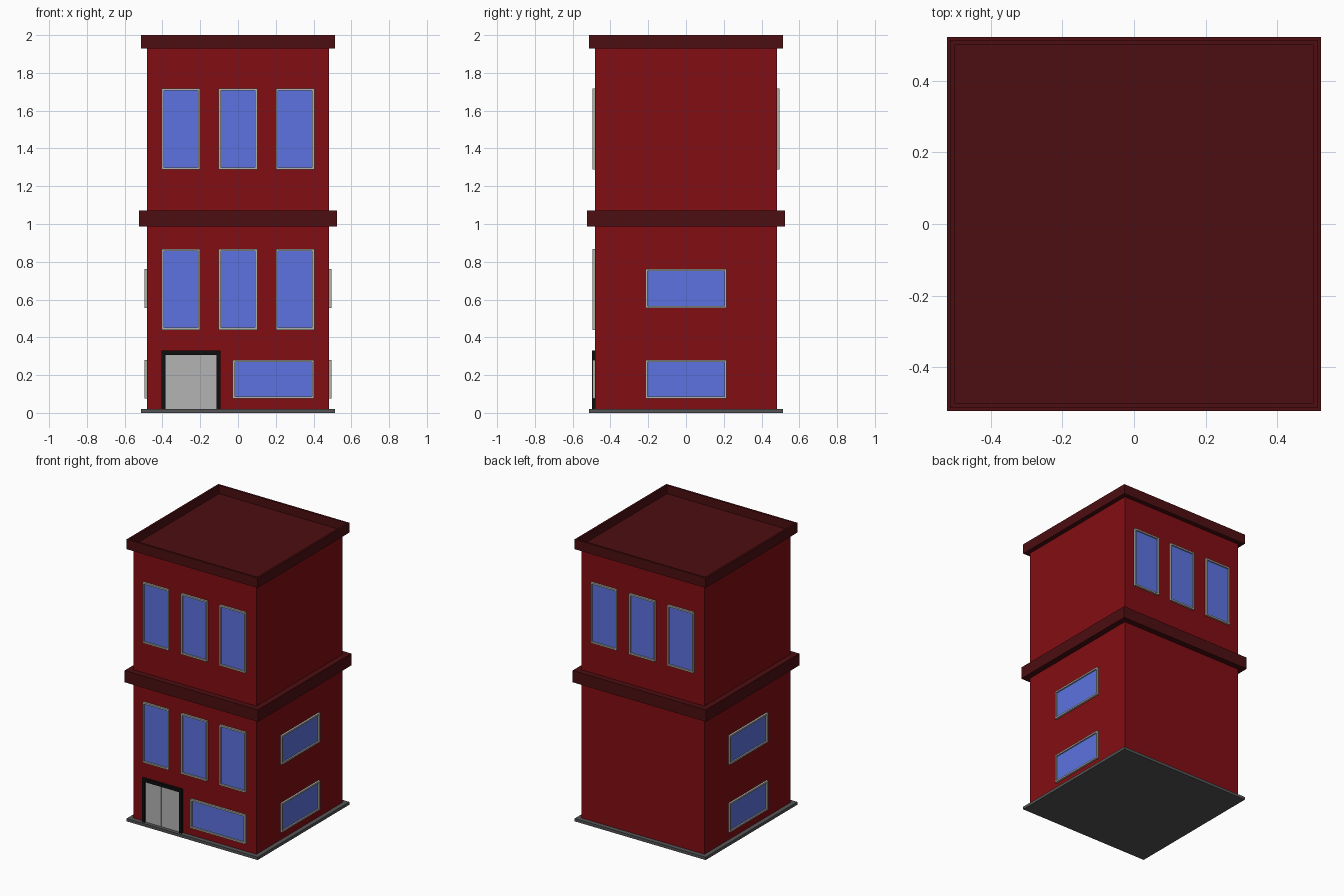
import bpy, math
from mathutils import Matrix

if "Cube" in bpy.data.objects:
    bpy.data.objects.remove(bpy.data.objects["Cube"])


def material(name, rgb):
    m = bpy.data.materials.new(name)
    lin = [(c / 255 / 12.92) if c < 11 else ((c / 255 + 0.055) / 1.055) ** 2.4 for c in rgb]
    m.diffuse_color = (*lin, 1)
    m.use_nodes = True
    m.node_tree.nodes["Principled BSDF"].inputs["Base Color"].default_value = m.diffuse_color
    return m


WALL = material("wall_red", (130, 13, 19))
TRIM = material("trim_dark_red", (76, 14, 17))
GLASS = material("window_blue", (92, 114, 224))
FRAME = material("frame_grey", (178, 178, 172))
BLACK = material("door_black", (14, 14, 14))
DOOR = material("door_grey", (180, 180, 180))
STONE = material("base_grey", (84, 84, 84))

QUADS = [(0, 2, 3, 1), (4, 5, 7, 6), (0, 1, 5, 4), (2, 6, 7, 3), (0, 4, 6, 2), (1, 3, 7, 5)]


def boxes(name, spans, mat, angle=0):
    """One object from boxes given as (x0, x1, y0, y1, z0, z1), turned about z."""
    verts, faces = [], []
    for x0, x1, y0, y1, z0, z1 in spans:
        n = len(verts)
        verts += [(x, y, z) for z in (z0, z1) for y in (y0, y1) for x in (x0, x1)]
        faces += [tuple(n + i for i in q) for q in QUADS]
    me = bpy.data.meshes.new(name)
    me.from_pydata(verts, [], faces)
    me.transform(Matrix.Rotation(math.radians(angle), 4, 'Z'))
    me.materials.append(mat)
    ob = bpy.data.objects.new(name, me)
    bpy.context.collection.objects.link(ob)
    return ob


def block(name, half, z0, z1, mat):
    return boxes(name, [(-half, half, -half, half, z0, z1)], mat)


def window(name, x0, x1, z0, z1, angle=0):
    t, back, front = 0.011, -0.475, -0.496
    boxes(name + "_frame", [
        (x0, x0 + t, front, back, z0, z1), (x1 - t, x1, front, back, z0, z1),
        (x0 + t, x1 - t, front, back, z0, z0 + t),
        (x0 + t, x1 - t, front, back, z1 - t, z1)], FRAME, angle)
    boxes(name + "_glass", [(x0 + t, x1 - t, -0.486, back, z0 + t, z1 - t)], GLASS, angle)


# Main masses
block("base_slab", 0.514, 0, 0.02, STONE)
block("walls", 0.482, 0.02, 1.935, WALL)
block("middle_band", 0.523, 0.987, 1.071, TRIM)

# Roof with a raised parapet
block("roof_deck", 0.50, 1.93, 1.94, TRIM)
block("roof_panel", 0.465, 1.935, 1.942, TRIM)
o, i = 0.514, 0.50
boxes("parapet", [(-o, o, -o, -i, 1.93, 2), (-o, o, i, o, 1.93, 2),
                  (-o, -i, -i, i, 1.93, 2), (i, o, -i, i, 1.93, 2)], TRIM)

# Tall windows: two rows at the front, one at the back
for col, x in enumerate((-0.302, 0, 0.302)):
    window(f"front_upper_window_{col}", x - 0.102, x + 0.102, 1.288, 1.718)
    window(f"front_middle_window_{col}", x - 0.102, x + 0.102, 0.44, 0.868)
    window(f"back_upper_window_{col}", x - 0.102, x + 0.102, 1.288, 1.718, 180)

# Wide windows: ground floor front and both sides
window("front_wide_window", -0.028, 0.403, 0.075, 0.281)
for side, angle in (("right", 90), ("left", -90)):
    window(side + "_lower_window", -0.214, 0.214, 0.075, 0.281, angle)
    window(side + "_middle_window", -0.214, 0.214, 0.555, 0.761, angle)

# Double entrance door
boxes("door_frame", [(-0.405, -0.384, -0.498, -0.475, 0.02, 0.33),
                     (-0.114, -0.093, -0.498, -0.475, 0.02, 0.33),
                     (-0.384, -0.114, -0.498, -0.475, 0.307, 0.33)], BLACK)
boxes("door_leaves", [(-0.384, -0.262, -0.488, -0.475, 0.02, 0.307),
                      (-0.254, -0.114, -0.488, -0.475, 0.02, 0.307)], DOOR)
boxes("door_gap", [(-0.262, -0.254, -0.485, -0.475, 0.02, 0.307)], DOOR)
